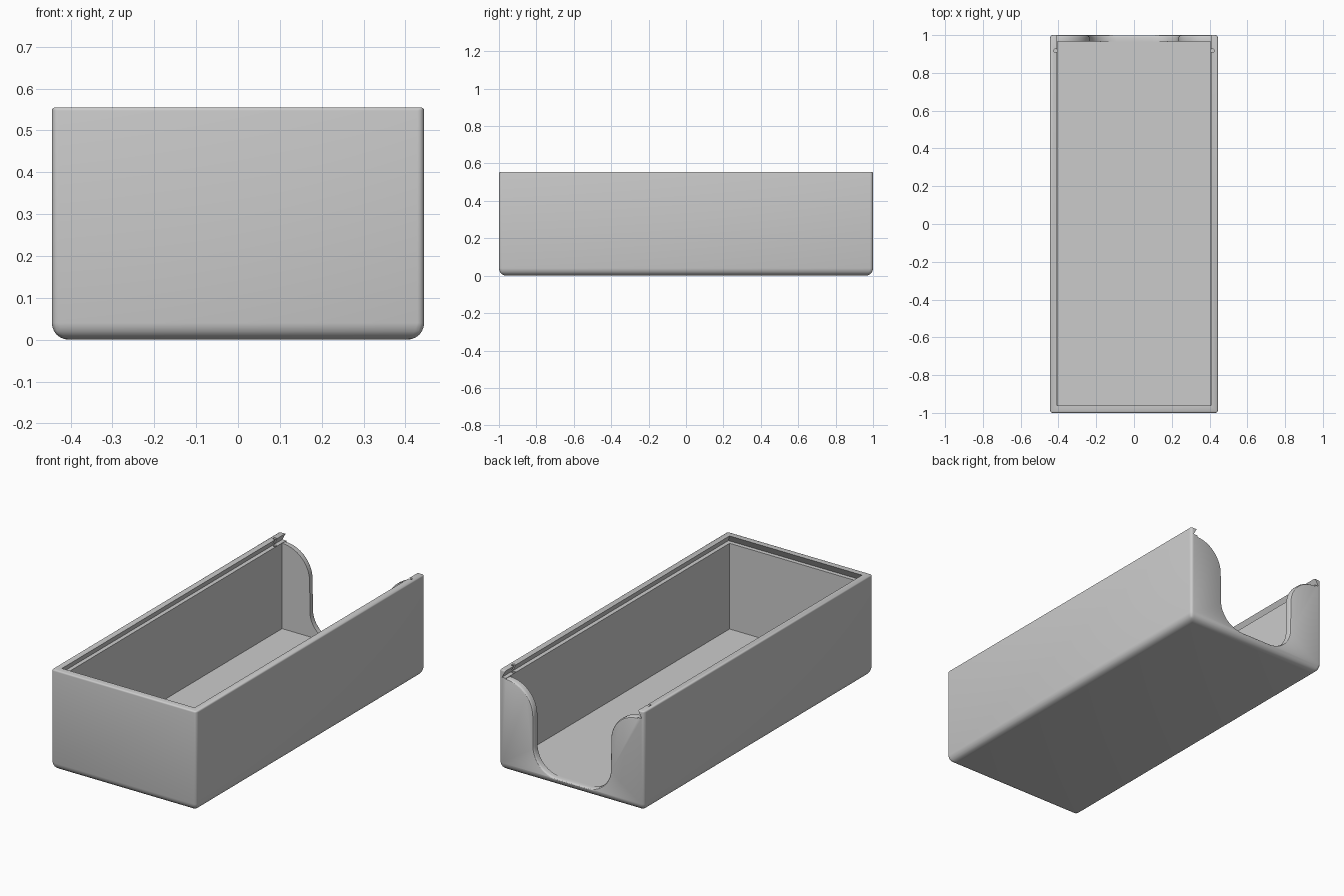
import bpy, bmesh, math

if "Cube" in bpy.data.objects:
    bpy.data.objects.remove(bpy.data.objects["Cube"], do_unlink=True)

HX, HY, TOP = 0.445, 1.0, 0.555      # outer half sizes and height
IX, FRONT, BACK = 0.405, -0.96, 0.965  # inner walls
FLOOR, LEDGE = 0.04, 0.515

grey = bpy.data.materials.new("light_grey_plastic")
grey.use_nodes = True
grey.diffuse_color = (0.6, 0.6, 0.6, 1)
grey.node_tree.nodes["Principled BSDF"].inputs["Base Color"].default_value = (0.6, 0.6, 0.6, 1)


def loft(name, rings):
    """Closed solid through rings of equal point count."""
    bm = bmesh.new()
    loops = [[bm.verts.new(p) for p in ring] for ring in rings]
    n = len(loops[0])
    for a, b in zip(loops, loops[1:]):
        for i in range(n):
            j = (i + 1) % n
            bm.faces.new((a[i], a[j], b[j], b[i]))
    bm.faces.new(loops[0])
    bm.faces.new(loops[-1])
    bmesh.ops.recalc_face_normals(bm, faces=bm.faces)
    mesh = bpy.data.meshes.new(name)
    bm.to_mesh(mesh)
    bm.free()
    mesh.materials.append(grey)
    obj = bpy.data.objects.new(name, mesh)
    bpy.context.collection.objects.link(obj)
    return obj


def rect(hx, y0, y1, z):
    return [(-hx, y0, z), (hx, y0, z), (hx, y1, z), (-hx, y1, z)]


def apply(obj, mod):
    bpy.ops.object.select_all(action="DESELECT")
    bpy.context.view_layer.objects.active = obj
    obj.select_set(True)
    bpy.ops.object.modifier_apply(modifier=mod.name)


def cut(obj, cutter):
    mod = obj.modifiers.new("cut", "BOOLEAN")
    mod.operation, mod.solver, mod.object = "DIFFERENCE", "EXACT", cutter
    apply(obj, mod)
    bpy.data.objects.remove(cutter, do_unlink=True)


def scoop(y, d):
    """S-shaped opening outline at depth y, enlarged by d."""
    half = []
    steps = 14
    for i in range(steps + 1):
        a = math.radians(-90 + 90 * i / steps)
        r = 0.14 + d
        half.append((0.095 + r * math.cos(a), 0.182 + r * math.sin(a)))
    for i in range(steps + 1):
        a = math.radians(180 - 90 * i / steps)
        r = 0.168 - d
        half.append((0.404 + r * math.cos(a), 0.345 + r * math.sin(a)))
    half.append((0.404, 0.6))
    return [(x, y, z) for x, z in half] + [(-x, y, z) for x, z in reversed(half)]


# Outer block: large rounding below, smaller on the corners and rim
box = loft("box_body", [rect(HX, -HY, HY, 0), rect(HX, -HY, HY, TOP)])
weights = box.data.attributes.new("bevel_weight_edge", "FLOAT", "EDGE")
for edge in box.data.edges:
    z0, z1 = (box.data.vertices[v].co.z for v in edge.vertices)
    weights.data[edge.index].value = 0.4 if z0 != z1 else (0.2 if z0 > 0.1 else 1.0)
bevel = box.modifiers.new("rounding", "BEVEL")
bevel.limit_method, bevel.width, bevel.segments = "WEIGHT", 0.04, 6
apply(box, bevel)

# Storage cavity
cut(box, loft("cavity_cutter", [rect(IX, FRONT, BACK, FLOOR), rect(IX, FRONT, BACK, 0.53)]))

# Undercut slot for a sliding lid, open at the back
cut(box, loft("lid_slot_cutter", [rect(IX + 0.023, FRONT - 0.023, 1.1, LEDGE),
                                  rect(IX, FRONT, 1.1, TOP + 0.003)]))

# Scooped opening in the back wall with an eased outer edge
cut(box, loft("scoop_cutter", [scoop(0.93, 0), scoop(0.988, 0), scoop(0.994, 0.002),
                               scoop(0.998, 0.005), scoop(1.0005, 0.011), scoop(1.1, 0.011)]))

# Small round lid catches in the rim
for side in (-1, 1):
    rings = [[(side * 0.416 + 0.01 * math.cos(a), 0.917 + 0.01 * math.sin(a), z)
              for a in (math.tau * i / 16 for i in range(16))] for z in (0.505, 0.6)]
    cut(box, loft("catch_cutter", rings))

bpy.ops.object.select_all(action="DESELECT")
bpy.context.view_layer.objects.active = box
box.select_set(True)
bpy.ops.object.shade_smooth_by_angle(angle=math.radians(30))
